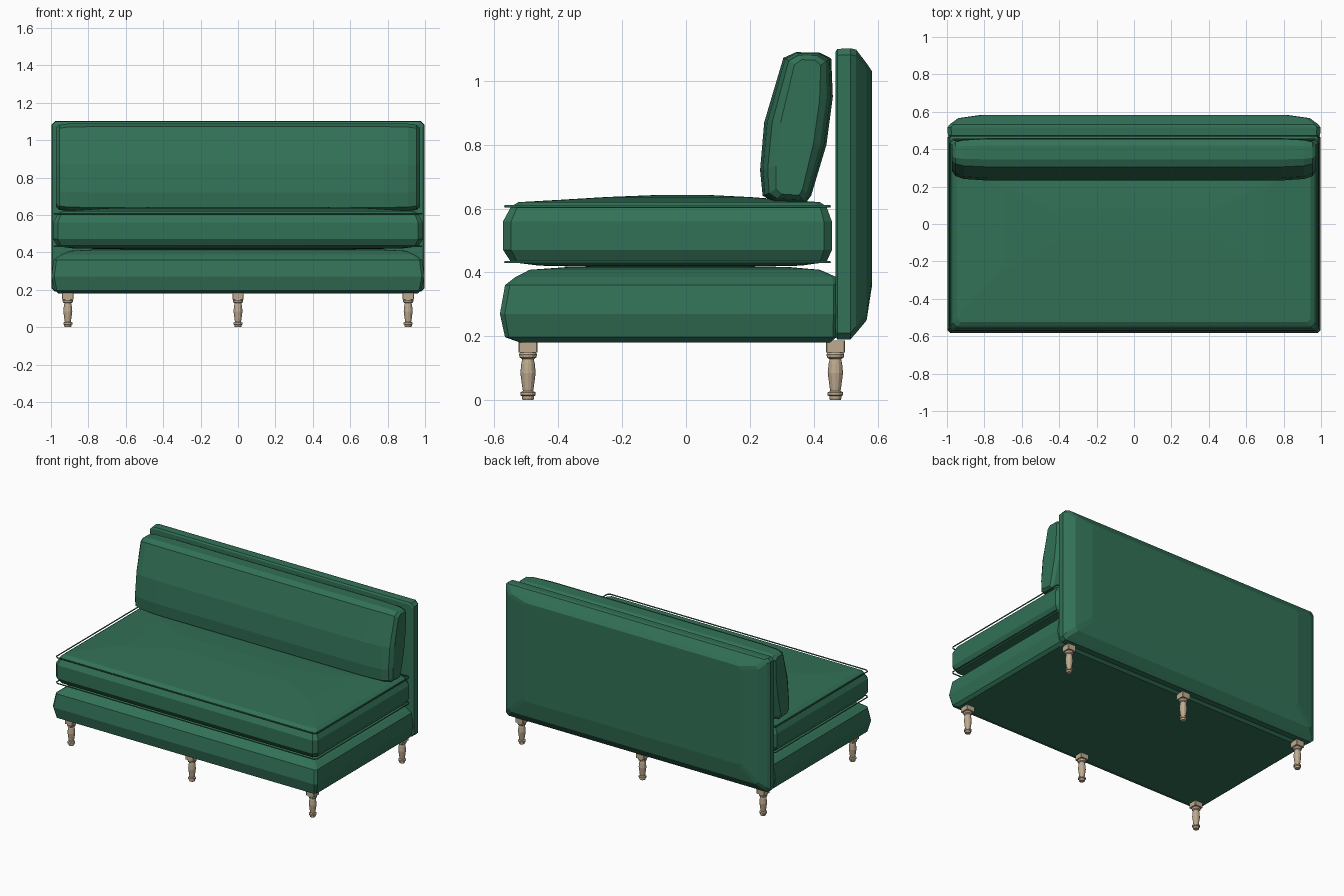
import bpy, bmesh, math


def material(name, rgb):
    m = bpy.data.materials.new(name)
    m.diffuse_color = (*rgb, 1)
    return m


GREEN = material("green fabric", (0.032, 0.165, 0.095))
WOOD = material("pale wood", (0.52, 0.41, 0.28))


def loft(name, rings, mat):
    """Skin closed rings of equal point count and cap both ends."""
    bm = bmesh.new()
    loops = [[bm.verts.new(p) for p in ring] for ring in rings]
    n = len(loops[0])
    for a, b in zip(loops, loops[1:]):
        for i in range(n):
            j = (i + 1) % n
            bm.faces.new((a[i], a[j], b[j], b[i]))
    bm.faces.new(loops[0])
    bm.faces.new(loops[-1])
    bmesh.ops.recalc_face_normals(bm, faces=bm.faces)
    me = bpy.data.meshes.new(name)
    bm.to_mesh(me)
    bm.free()
    me.materials.append(mat)
    ob = bpy.data.objects.new(name, me)
    bpy.context.collection.objects.link(ob)
    return ob


def rect(hx, lo, hi, c):
    """Rectangle with cut corners, half width hx, second axis lo..hi."""
    return [(-hx + c, lo), (hx - c, lo), (hx, lo + c), (hx, hi - c),
            (hx - c, hi), (-hx + c, hi), (-hx, hi - c), (-hx, lo + c)]


def slab_z(name, rows):
    loft(name, [[(x, y, z) for x, y in rect(hx, lo, hi, c)]
                for z, hx, lo, hi, c in rows], GREEN)


# Upholstered base
slab_z("base", [
    (0.18, 0.96, -0.52, 0.45, 0.01), (0.197, 0.98, -0.567, 0.472, 0.012),
    (0.27, 0.998, -0.583, 0.477, 0.015), (0.36, 0.985, -0.567, 0.477, 0.015),
    (0.385, 0.95, -0.535, 0.472, 0.015), (0.408, 0.90, -0.49, 0.42, 0.015),
    (0.416, 0.75, -0.38, 0.33, 0.015)])

# Seat cushion with a domed top and bottom
slab_z("seat_cushion", [
    (0.416, 0.60, -0.25, 0.15, 0.02), (0.421, 0.88, -0.46, 0.36, 0.02),
    (0.432, 0.965, -0.548, 0.44, 0.02), (0.47, 0.988, -0.573, 0.457, 0.025),
    (0.56, 0.988, -0.573, 0.457, 0.025), (0.606, 0.965, -0.548, 0.44, 0.02),
    (0.62, 0.945, -0.525, 0.42, 0.02), (0.627, 0.85, -0.40, 0.32, 0.02),
    (0.636, 0.70, -0.25, 0.20, 0.02), (0.642, 0.45, -0.10, 0.08, 0.02)])

# Piping around the top and bottom edges of the seat cushion
for name, z in (("lower_piping", 0.432), ("upper_piping", 0.607)):
    cu = bpy.data.curves.new(name, 'CURVE')
    cu.dimensions = '3D'
    cu.bevel_depth = 0.004
    cu.bevel_resolution = 1
    pts = rect(0.982, -0.566, 0.45, 0.015)
    sp = cu.splines.new('POLY')
    sp.points.add(len(pts) - 1)
    for p, (x, y) in zip(sp.points, pts):
        p.co = (x, y, z, 1)
    sp.use_cyclic_u = True
    cu.materials.append(GREEN)
    ob = bpy.data.objects.new(name, cu)
    bpy.context.collection.objects.link(ob)
    bpy.context.view_layer.objects.active = ob
    ob.select_set(True)
    bpy.ops.object.convert(target='MESH')
    ob.select_set(False)

# Back panel, lofted from front to back
loft("back_panel", [
    [(x, y, z) for x, z in rect(hx, lo, hi, c)] for y, hx, lo, hi, c in [
        (0.468, 0.985, 0.20, 1.09, 0.02), (0.474, 0.995, 0.19, 1.10, 0.02),
        (0.515, 0.998, 0.19, 1.102, 0.02), (0.533, 0.985, 0.21, 1.098, 0.02),
        (0.566, 0.94, 0.25, 1.055, 0.02), (0.583, 0.82, 0.36, 1.03, 0.02)]],
    GREEN)

# Leaning back cushion: one side profile (y, z), slimmer towards both ends
PROFILE = [(0.272, 0.622), (0.375, 0.618), (0.392, 0.64), (0.44, 0.80),
           (0.46, 0.95), (0.455, 1.07), (0.42, 1.088), (0.345, 1.09),
           (0.305, 1.072), (0.245, 0.87), (0.232, 0.72), (0.24, 0.64)]
rings = []
for x, sy, sz in [(-0.972, 0.55, 0.90), (-0.955, 0.78, 0.96), (-0.91, 0.92, 0.99),
                  (-0.78, 1, 1), (0.78, 1, 1), (0.91, 0.92, 0.99),
                  (0.955, 0.78, 0.96), (0.972, 0.55, 0.90)]:
    ring = []
    for y, z in PROFILE:
        mid = 0.33 + 0.115 * (z - 0.62)      # lean of the centre line
        ring.append((x, mid + (y - mid) * sy, 0.855 + (z - 0.855) * sz))
    rings.append(ring)
loft("back_cushion", rings, GREEN)

# Turned legs with a square block on top
TURNED = [(0, 0.017), (0.006, 0.019), (0.012, 0.019), (0.015, 0.024),
          (0.024, 0.024), (0.028, 0.016), (0.04, 0.018), (0.085, 0.024),
          (0.115, 0.021), (0.128, 0.018), (0.133, 0.026), (0.143, 0.028),
          (0.15, 0.024)]
for row, y in (("front", -0.495), ("back", 0.468)):
    for side, x in (("left", -0.91), ("middle", 0), ("right", 0.91)):
        loft(f"{row}_{side}_leg", [
            [(x + r * math.cos(a * math.pi / 6), y + r * math.sin(a * math.pi / 6), z)
             for a in range(12)] for z, r in TURNED], WOOD)
        loft(f"{row}_{side}_leg_block", [
            [(x + u, y + v, z) for u, v in rect(0.03, -0.03, 0.03, 0.003)]
            for z in (0.149, 0.186)], WOOD)
